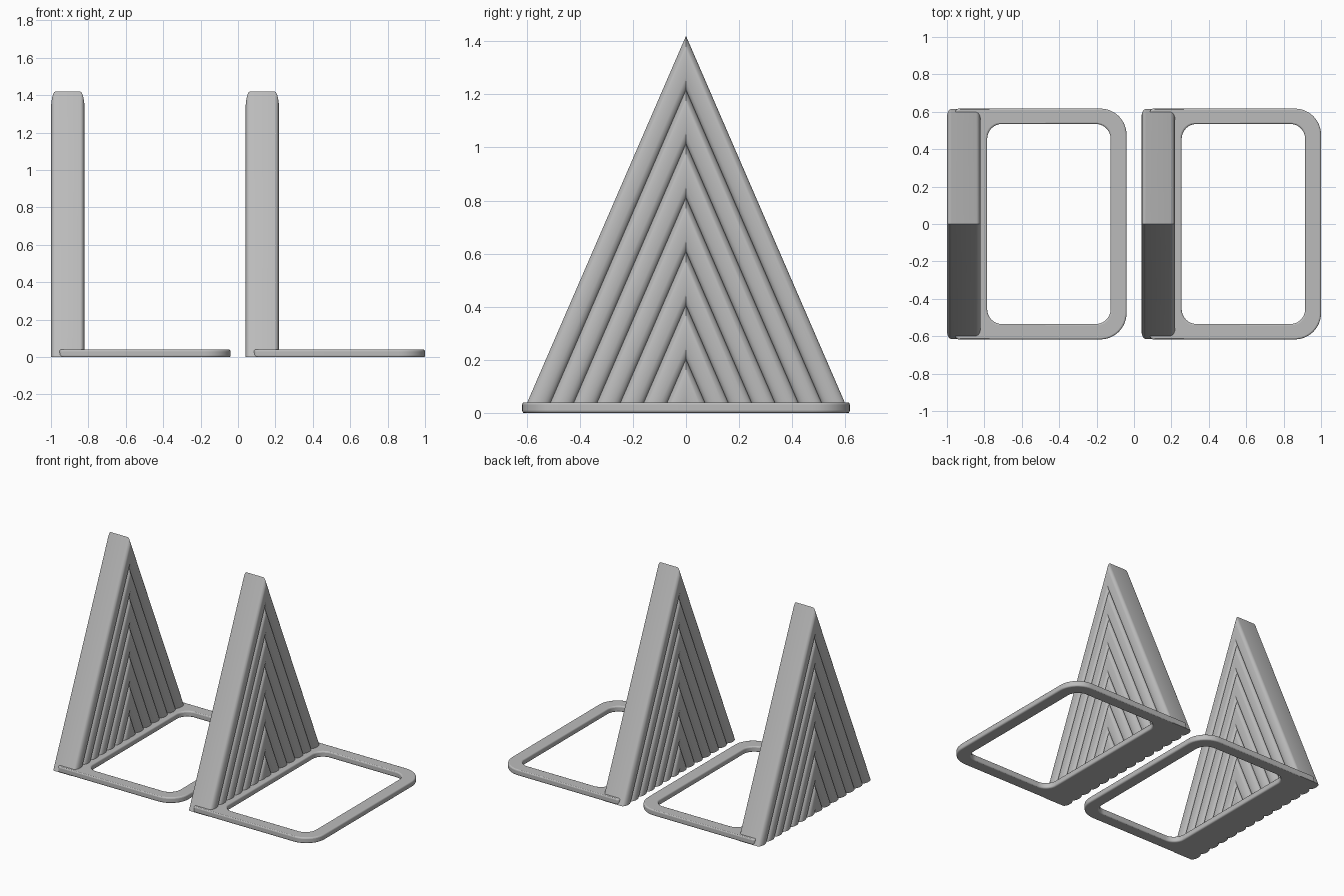
import bpy, bmesh, math

cube = bpy.data.objects.get("Cube")
if cube:
    bpy.data.objects.remove(cube)

HEIGHT, HALF_WIDTH, THICK = 1.42, 0.615, 0.18
RIBS, STEPS, RIB_DEPTH = 7, 12, 0.024

grey = bpy.data.materials.new("plain grey")
grey.use_nodes = True
colour = (0.5, 0.5, 0.5, 1)
grey.diffuse_color = colour
grey.node_tree.nodes["Principled BSDF"].inputs["Base Color"].default_value = colour


def finish(bm, name, x):
    bmesh.ops.remove_doubles(bm, verts=bm.verts, dist=0.00001)
    bmesh.ops.recalc_face_normals(bm, faces=bm.faces)
    mesh = bpy.data.meshes.new(name)
    bm.to_mesh(mesh)
    bm.free()
    mesh.materials.append(grey)
    obj = bpy.data.objects.new(name, mesh)
    obj.location.x = x
    bpy.context.collection.objects.link(obj)
    bpy.ops.object.select_all(action="DESELECT")
    obj.select_set(True)
    bpy.context.view_layer.objects.active = obj
    bpy.ops.object.shade_smooth_by_angle(angle=math.radians(40))
    return obj


# Triangular upright: nested chevron ribs on both faces
def make_upright(name, x):
    bm = bmesh.new()
    rows = []
    for rib in range(RIBS):
        for i in range(STEPS + 1):
            if rib and i == 0:
                continue
            a = math.pi * i / STEPS
            k = 1 - (rib + (1 - math.cos(a)) / 2) / RIBS
            half = THICK / 2 - RIB_DEPTH * (1 - math.sin(a))
            outline = ((-HALF_WIDTH * k, 0), (0, HEIGHT * k), (HALF_WIDTH * k, 0))
            rows.append([[bm.verts.new((s * half, y, z)) for y, z in outline]
                         for s in (-1, 1)])
    for j in (0, 1):
        (b, f) = rows[0]
        bm.faces.new((b[j], b[j + 1], f[j + 1], f[j]))      # sloping sides
    for (b0, f0), (b1, f1) in zip(rows, rows[1:]):
        for j in (0, 1):
            bm.faces.new((b0[j], b0[j + 1], b1[j + 1], b1[j]))
            bm.faces.new((f0[j], f0[j + 1], f1[j + 1], f1[j]))
        for j in (0, 2):
            bm.faces.new((b0[j], b1[j], f1[j], f0[j]))      # underside
    bmesh.ops.dissolve_degenerate(bm, dist=0.00001, edges=bm.edges)
    finish(bm, name, x)


def rounded_rect(x0, x1, half_y, r_left, r_right, n=12):
    corners = ((x1, 1, 1, r_right, 0), (x0, -1, 1, r_left, 90),
               (x0, -1, -1, r_left, 180), (x1, 1, -1, r_right, 270))
    points = []
    for cx, sx, sy, r, start in corners:
        for i in range(n + 1):
            a = math.radians(start + 90 * i / n)
            points.append((cx - sx * r + r * math.cos(a),
                           sy * (half_y - r) + r * math.sin(a)))
    return points


# Flat base: rounded frame with a rounded opening
def make_base(name, x):
    bm = bmesh.new()
    loops = [[bm.verts.new((px, py, z)) for px, py in pts]
             for pts in (rounded_rect(0.045, 0.96, 0.617, 0.02, 0.14),
                         rounded_rect(0.215, 0.875, 0.535, 0.08, 0.08))
             for z in (0, 0.04)]
    low_out, top_out, low_in, top_in = loops
    for a, b in ((low_out, top_out), (top_out, top_in),
                 (top_in, low_in), (low_in, low_out)):
        for i in range(len(a)):
            j = (i + 1) % len(a)
            bm.faces.new((a[i], a[j], b[j], b[i]))
    obj = finish(bm, name, x)
    bevel = obj.modifiers.new("soft_edges", "BEVEL")
    bevel.width = 0.009
    bevel.segments = 3
    bevel.limit_method = "ANGLE"
    bevel.angle_limit = math.radians(40)
    bevel.use_clamp_overlap = False


for side, left in (("right", -1), ("left", 0.04)):
    make_upright(side + "_upright", left + THICK / 2)
    make_base(side + "_base", left)
